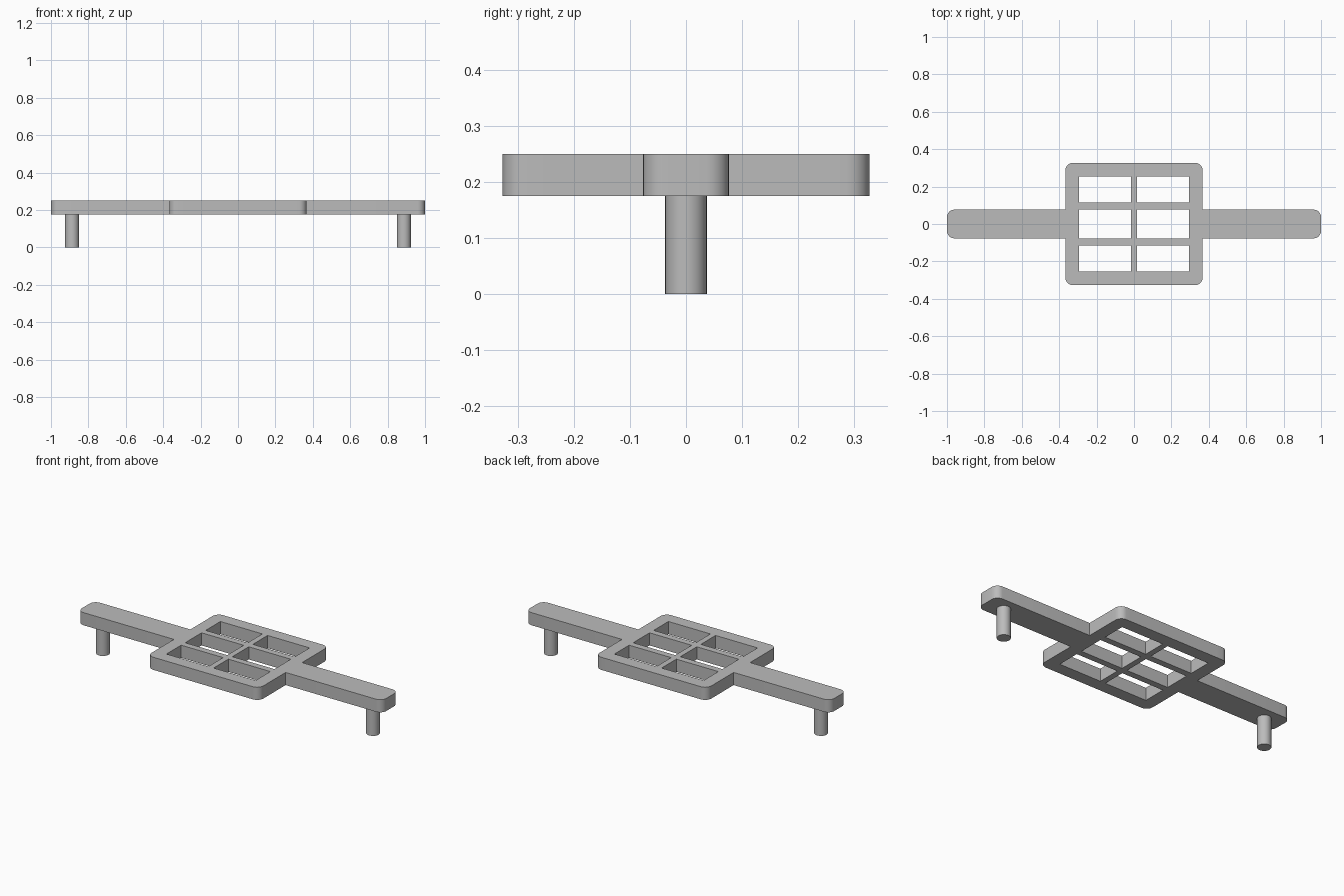
import bpy
import bmesh

if "Cube" in bpy.data.objects:
    bpy.data.objects.remove(bpy.data.objects["Cube"], do_unlink=True)

BOTTOM, TOP = 0.175, 0.25
PIN_X, PIN_R = 0.887, 0.037

grey = bpy.data.materials.new("plain grey")
grey.use_nodes = True
grey.diffuse_color = (0.5, 0.5, 0.5, 1)
grey.node_tree.nodes["Principled BSDF"].inputs["Base Color"].default_value = (0.5, 0.5, 0.5, 1)


def finish(obj):
    obj.data.materials.append(grey)
    bpy.ops.object.select_all(action="DESELECT")
    obj.select_set(True)
    bpy.context.view_layer.objects.active = obj
    bpy.ops.object.shade_smooth_by_angle(angle=0.6)


def mirrored(values):
    return [-v for v in reversed(values)] + values


# Flat plan of the lattice and its two arms, laid out on cut lines
xs = mirrored([0.017, 0.293, 0.367, 1.0])
ys = mirrored([0.077, 0.115, 0.253, 0.327])


def is_solid(i, j):
    if i in (0, 6):            # arms
        return j == 3
    if i in (1, 3, 5):         # side rails and centre bar
        return True
    return j in (0, 2, 4, 6)   # end rails and cross bars


bm = bmesh.new()
grid = {(i, j): bm.verts.new((x, y, BOTTOM))
        for i, x in enumerate(xs) for j, y in enumerate(ys)}
for i in range(7):
    for j in range(7):
        if is_solid(i, j):
            bm.faces.new([grid[i, j], grid[i + 1, j],
                          grid[i + 1, j + 1], grid[i, j + 1]])
bmesh.ops.delete(bm, geom=[v for v in bm.verts if not v.link_faces], context="VERTS")

# Round the outer corners, which belong to one cell only
corners = [v for v in bm.verts if len(v.link_faces) == 1]
bmesh.ops.bevel(bm, geom=corners, offset=0.04, offset_type="OFFSET",
                segments=6, profile=0.5, affect="VERTICES")

# Thicken the plan into a slab
raised = bmesh.ops.extrude_face_region(bm, geom=bm.faces[:], use_keep_orig=True)["geom"]
bmesh.ops.translate(bm, vec=(0, 0, TOP - BOTTOM),
                    verts=[g for g in raised if isinstance(g, bmesh.types.BMVert)])
bmesh.ops.recalc_face_normals(bm, faces=bm.faces[:])
mesh = bpy.data.meshes.new("lattice_with_arms")
bm.to_mesh(mesh)
bm.free()
lattice = bpy.data.objects.new("lattice_with_arms", mesh)
bpy.context.collection.objects.link(lattice)
finish(lattice)

# Round pins under the arm ends
for name, side in (("left_pin", 1), ("right_pin", -1)):
    bpy.ops.mesh.primitive_cylinder_add(vertices=32, radius=PIN_R, depth=BOTTOM,
                                        location=(side * PIN_X, 0, BOTTOM / 2))
    pin = bpy.context.object
    pin.name = name
    finish(pin)
